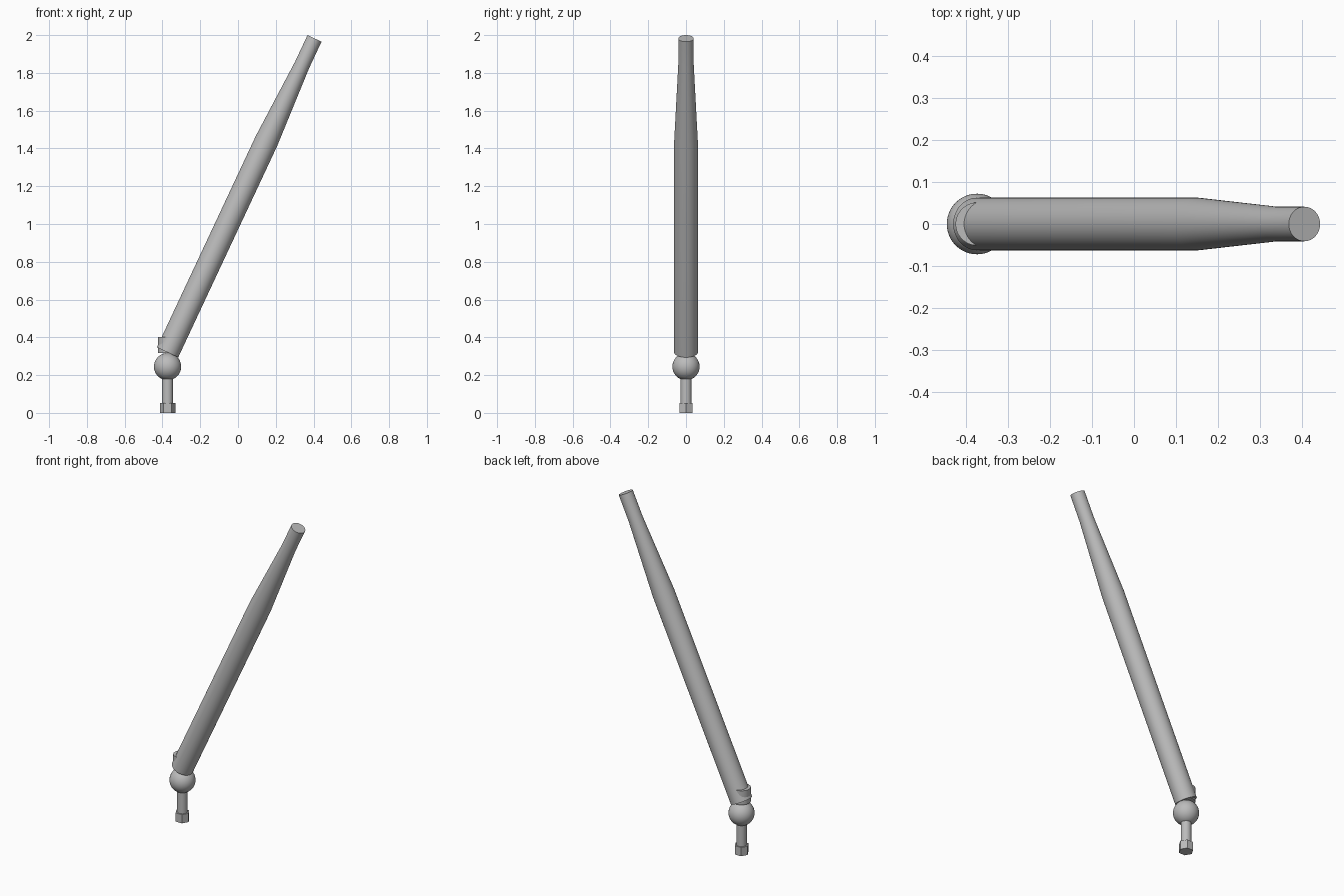
import bpy
import bmesh
import math
from mathutils import Matrix, Vector

cube = bpy.data.objects.get("Cube")
if cube:
    bpy.data.objects.remove(cube, do_unlink=True)

grey = bpy.data.materials.new("grey_metal")
grey.use_nodes = True
colour = (0.5, 0.5, 0.5, 1)
grey.diffuse_color = colour
grey.node_tree.nodes["Principled BSDF"].inputs["Base Color"].default_value = colour

BASE_X = -0.373


def finish(name, bm, matrix, smooth=True):
    bmesh.ops.recalc_face_normals(bm, faces=bm.faces)
    mesh = bpy.data.meshes.new(name)
    bm.to_mesh(mesh)
    bm.free()
    mesh.materials.append(grey)
    obj = bpy.data.objects.new(name, mesh)
    obj.matrix_world = matrix
    bpy.context.collection.objects.link(obj)
    if smooth:
        bpy.ops.object.select_all(action="DESELECT")
        obj.select_set(True)
        bpy.context.view_layer.objects.active = obj
        bpy.ops.object.shade_smooth_by_angle(angle=math.radians(30))
    return obj


def lathe(name, profile, matrix, sides=64, smooth=True):
    """Closed solid of rings, given as (radius, height) from bottom to top."""
    bm = bmesh.new()
    rings = []
    for radius, z in profile:
        angles = [2 * math.pi * i / sides for i in range(sides)]
        rings.append([bm.verts.new((radius * math.cos(a), radius * math.sin(a), z)) for a in angles])
    for low, high in zip(rings, rings[1:]):
        for i in range(sides):
            j = (i + 1) % sides
            bm.faces.new((low[i], low[j], high[j], high[i]))
    bm.faces.new(rings[0][::-1])
    bm.faces.new(rings[-1])
    return finish(name, bm, matrix, smooth)


at_base = Matrix.Translation((BASE_X, 0, 0))

# Mounting stud: hexagonal nut and round stem
lathe("hex_nut", [(0.041, 0), (0.041, 0.053)], at_base, sides=6, smooth=False)
lathe("stem", [(0.029, 0.03), (0.029, 0.2)], at_base)

# Ball joint
ball = bmesh.new()
bmesh.ops.create_uvsphere(ball, u_segments=48, v_segments=24, radius=0.072)
finish("ball_joint", ball, Matrix.Translation((BASE_X, 0, 0.245)))

# Upright collar between the ball and the tilted tube
lathe("collar", [(0.051, 0.316), (0.051, 0.402)], at_base)

# Tilted tube, tapering to a narrower straight end
foot = Vector((BASE_X, 0, 0.3205))
tip = Vector((0.405, 0, 1.9825))
axis = tip - foot
tilt = Matrix.Rotation(math.atan2(axis.x, axis.z), 4, "Y")
lathe("tapered_tube",
      [(0.0625, 0), (0.0625, 1.235), (0.041, 1.68), (0.041, axis.length)],
      Matrix.Translation(foot) @ tilt)
